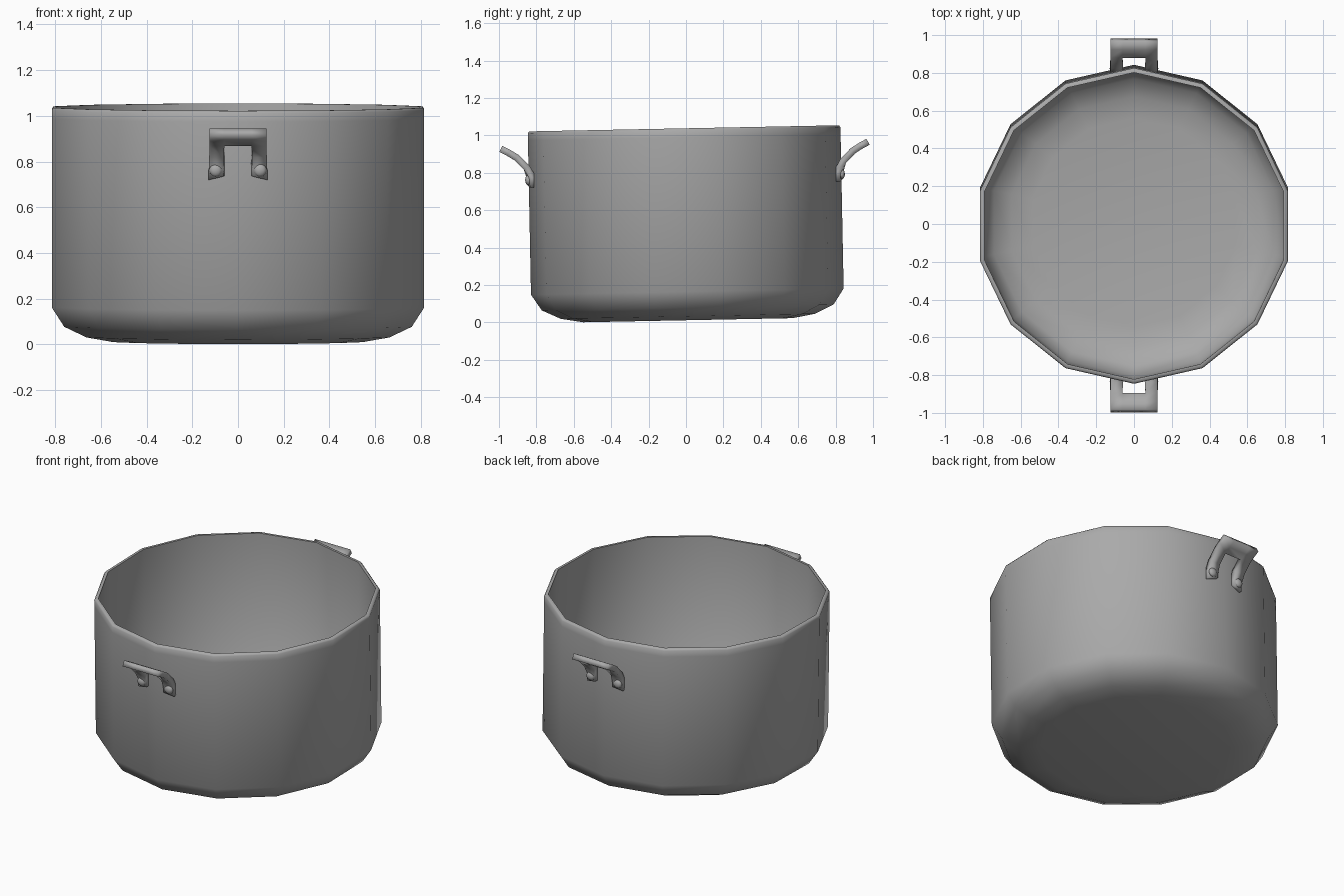
import bpy, bmesh, math
from mathutils import Matrix

if "Cube" in bpy.data.objects:
    bpy.data.objects.remove(bpy.data.objects["Cube"])

SIDES = 14
metal = bpy.data.materials.new("grey metal")
metal.diffuse_color = (0.4, 0.4, 0.4, 1)
metal.use_nodes = True
metal.node_tree.nodes["Principled BSDF"].inputs["Base Color"].default_value = metal.diffuse_color

# The whole pot leans very slightly towards the front
PIVOT = Matrix.Translation((0, 0, 0.52))
TILT = PIVOT @ Matrix.Rotation(0.0197, 4, 'X') @ PIVOT.inverted()


def finish(bm, name, angle):
    bmesh.ops.recalc_face_normals(bm, faces=bm.faces)
    mesh = bpy.data.meshes.new(name)
    bm.to_mesh(mesh)
    bm.free()
    mesh.transform(TILT)
    mesh.materials.append(metal)
    obj = bpy.data.objects.new(name, mesh)
    bpy.context.collection.objects.link(obj)
    bpy.ops.object.select_all(action='DESELECT')
    obj.select_set(True)
    bpy.context.view_layer.objects.active = obj
    bpy.ops.object.shade_smooth_by_angle(angle=math.radians(angle))
    return obj


# Pot body: one closed profile, outside then inside, spun into 14 sides
profile = [(0.56, 0.012), (0.68, 0.033), (0.78, 0.08), (0.836, 0.165),
           (0.836, 0.99), (0.836, 1.028), (0.828, 1.038), (0.812, 1.038),
           (0.812, 0.17), (0.76, 0.097), (0.665, 0.053), (0.55, 0.034)]
bm = bmesh.new()
rings = []
for r, z in profile:
    rings.append([bm.verts.new((r * math.sin(2 * math.pi * i / SIDES),
                                -r * math.cos(2 * math.pi * i / SIDES), z))
                  for i in range(SIDES)])
for a, b in zip(rings, rings[1:]):
    for i in range(SIDES):
        j = (i + 1) % SIDES
        bm.faces.new((a[i], a[j], b[j], b[i]))
bm.faces.new(rings[0])
bm.faces.new(rings[-1])
finish(bm, "pot_body", 60)

# Handles: curved strap with two legs, thickened
path = [(-0.982, 0.947), (-0.94, 0.925), (-0.9, 0.9), (-0.846, 0.845),
        (-0.822, 0.79), (-0.818, 0.745)]
columns = [-0.125, -0.06, 0.06, 0.125]
for name, turn in (("front", 0), ("back", math.pi)):
    spin = Matrix.Rotation(turn, 4, 'Z')
    bm = bmesh.new()
    rows = []
    for k, (y, z) in enumerate(path):
        row = []
        for x in columns:
            yy, zz = y, z
            if k >= 4:  # feet follow the angled wall
                yy += 0.228 * (abs(x) - 0.0925)
                zz -= 0.25 * (abs(x) - 0.0925) if k == 5 else 0
            row.append(bm.verts.new((x, yy, zz)))
        rows.append(row)
    for k in range(len(path) - 1):
        for c in range(3):
            if c == 1 and k >= 2:
                continue
            bm.faces.new((rows[k][c], rows[k][c + 1],
                          rows[k + 1][c + 1], rows[k + 1][c]))
    loose = [v for v in bm.verts if not v.link_faces]
    bmesh.ops.delete(bm, geom=loose, context='VERTS')
    bmesh.ops.recalc_face_normals(bm, faces=bm.faces)
    for v in bm.verts:
        v.normal_update()
    # second skin offset to both sides of the centre sheet
    half = 0.018
    offset = {v: v.normal * half for v in bm.verts}
    for v, n in offset.items():
        v.co -= n
    bmesh.ops.solidify(bm, geom=bm.faces[:], thickness=-2 * half)
    bmesh.ops.transform(bm, matrix=spin, verts=bm.verts)
    finish(bm, name + "_handle", 180)

    # Rivets on the two feet
    bm = bmesh.new()
    for x in (-0.097, 0.097):
        m = (spin @ Matrix.Translation((x, -0.838, 0.778))
             @ Matrix.Diagonal((1, 0.6, 1, 1)))
        bmesh.ops.create_uvsphere(bm, u_segments=12, v_segments=8,
                                  radius=0.028, matrix=m)
    finish(bm, name + "_rivets", 60)
